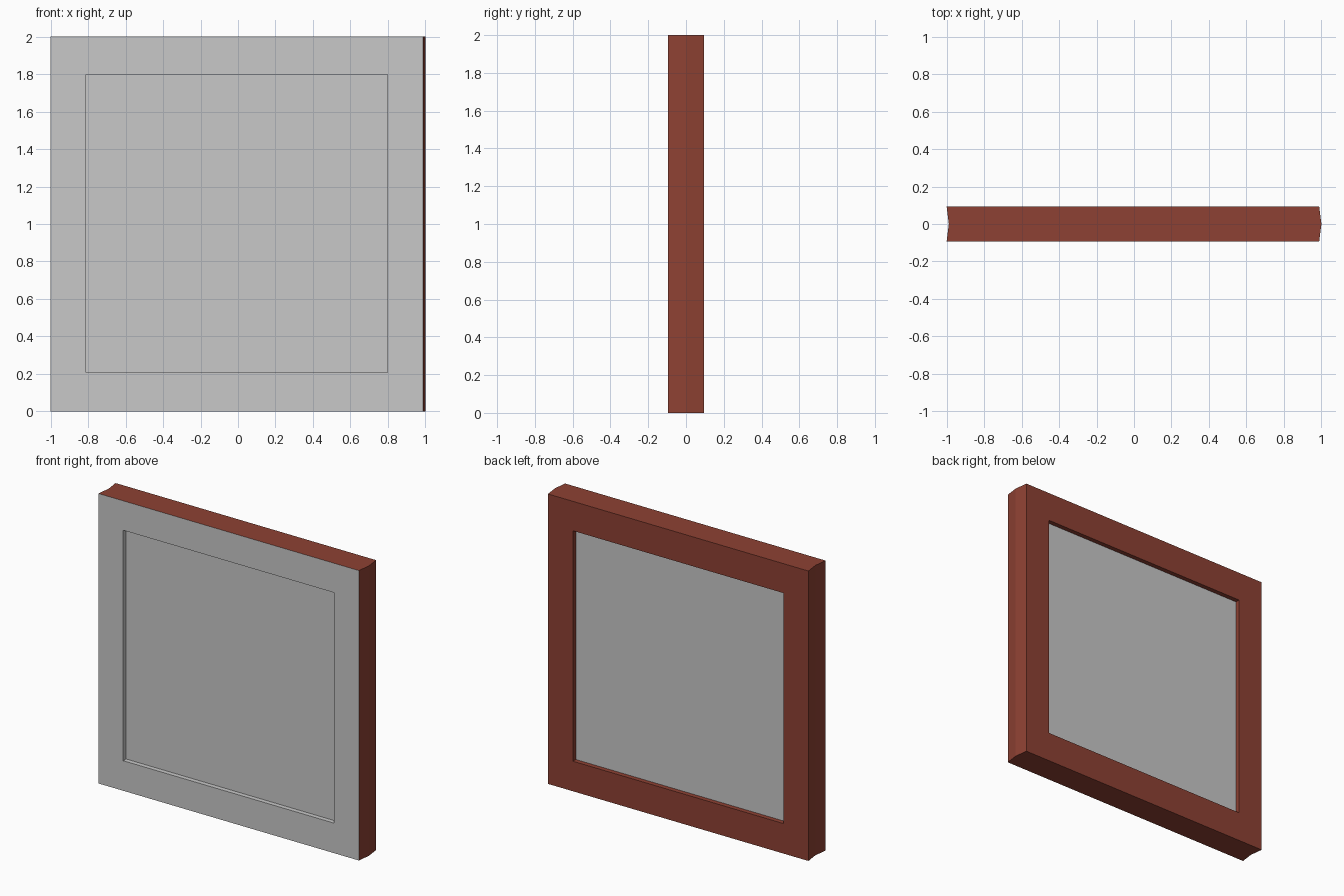
import bpy, bmesh
from mathutils import Vector

if "Cube" in bpy.data.objects:
    bpy.data.objects.remove(bpy.data.objects["Cube"])

HALF = 0.094      # half thickness
TIP = 0.012       # tongue / groove depth
RECESS = 0.032    # window depth on both sides
X0, X1, Z0, Z1 = -0.81, 0.798, 0.207, 1.797   # window opening


def material(name, colour):
    m = bpy.data.materials.new(name)
    m.diffuse_color = (*colour, 1)
    m.use_nodes = True
    m.node_tree.nodes["Principled BSDF"].inputs["Base Color"].default_value = m.diffuse_color
    return m


bm = bmesh.new()

# Slab: plan outline with a groove on the left and a tongue on the right
outline = [(-1, -HALF), (1 - TIP, -HALF), (1, 0),
           (1 - TIP, HALF), (-1, HALF), (-1 + TIP, 0)]
base = bm.faces.new([bm.verts.new((x, y, 0)) for x, y in outline])
top = bmesh.ops.extrude_face_region(bm, geom=[base], use_keep_orig=True)
bmesh.ops.translate(bm, vec=(0, 0, 2),
                    verts=[v for v in top["geom"] if isinstance(v, bmesh.types.BMVert)])
bmesh.ops.recalc_face_normals(bm, faces=bm.faces[:])

# Recessed window on the front and the back
bm.normal_update()
grey_faces = []
for side in (-1, 1):
    face = next(f for f in bm.faces if f.normal.y * side > 0.999)
    if side < 0:
        grey_faces.append(face)
    frame = bmesh.ops.inset_individual(bm, faces=[face], thickness=0.2)["faces"]
    for v in face.verts:
        v.co = Vector((X0 if v.co.x < 0 else X1, side * HALF,
                       Z0 if v.co.z < 1 else Z1))
    walls = bmesh.ops.inset_individual(bm, faces=[face], thickness=0.05)["faces"]
    for v in face.verts:
        v.co = Vector((X0 if v.co.x < 0 else X1, side * (HALF - RECESS),
                       Z0 if v.co.z < 1 else Z1))
    # front is all grey, back has only a grey panel
    grey_faces += [face] + ([*frame, *walls] if side < 0 else [])

for f in bm.faces:
    f.material_index = 0
for f in grey_faces:
    f.material_index = 1
bm.normal_update()

mesh = bpy.data.meshes.new("wall_panel")
bm.to_mesh(mesh)
bm.free()
mesh.materials.append(material("brick red", (0.27, 0.053, 0.033)))
mesh.materials.append(material("light grey", (0.578, 0.578, 0.578)))
bpy.context.collection.objects.link(bpy.data.objects.new("wall_panel", mesh))
